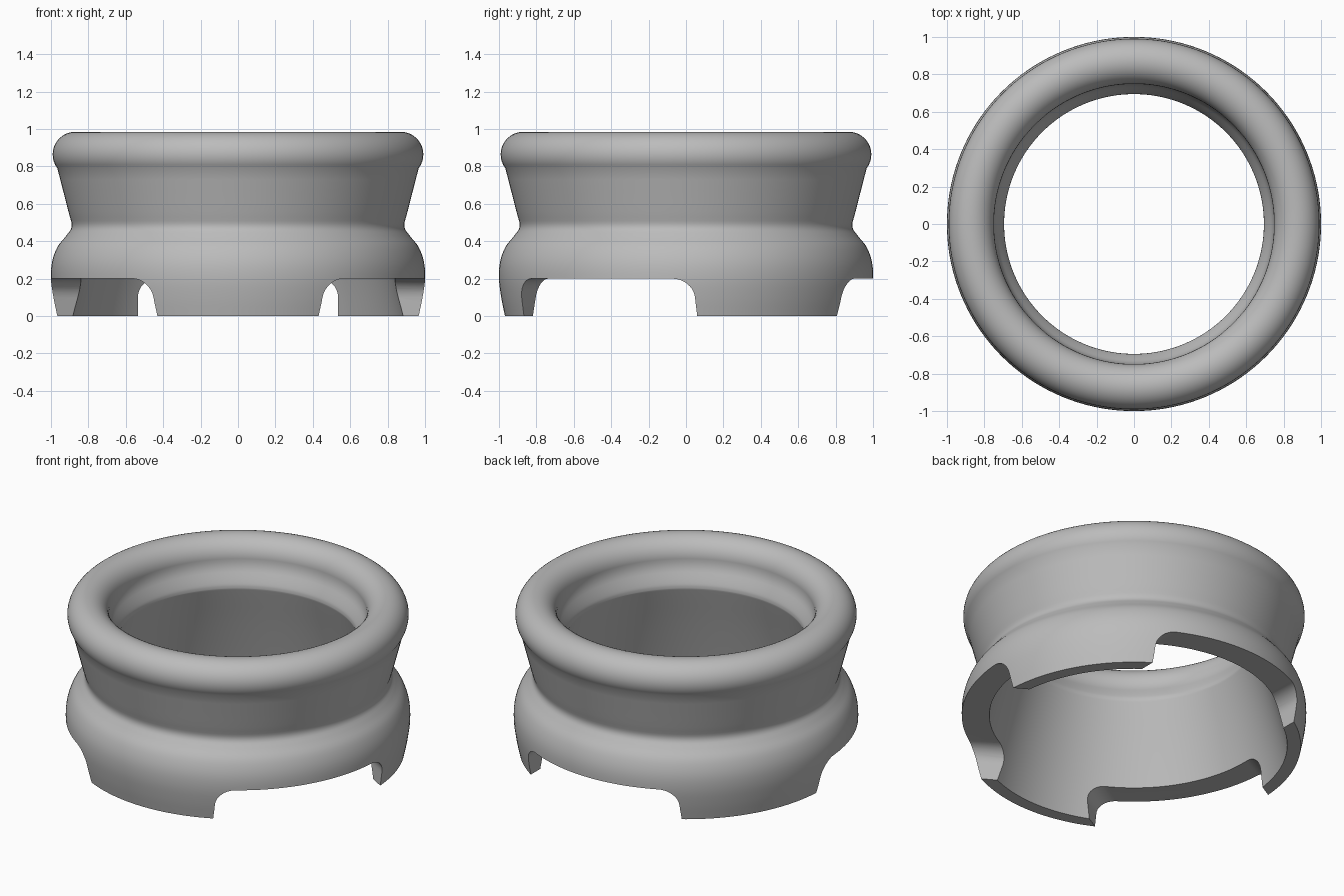
import bpy
import bmesh
from math import cos, sin, pi, radians
from mathutils import Matrix, Vector

if "Cube" in bpy.data.objects:
    bpy.data.objects.remove(bpy.data.objects["Cube"], do_unlink=True)

SEGMENTS = 144
NOTCH_HALF, NOTCH_TOP, FILLET = 0.535, 0.2, 0.1


def smooth_path(points, steps=4):
    """Catmull-Rom curve through the (radius, height) points."""
    pts = [Vector(p) for p in points]
    pts = [2 * pts[0] - pts[1]] + pts + [2 * pts[-1] - pts[-2]]
    out = []
    for a, b, c, d in zip(pts, pts[1:], pts[2:], pts[3:]):
        for i in range(steps):
            t = i / steps
            out.append(0.5 * (2 * b + (c - a) * t + (2 * a - 5 * b + 4 * c - d) * t ** 2
                              + (3 * b - a - 3 * c + d) * t ** 3))
    return out + [pts[-2]]


def arc(cx, cy, r, start, end, count):
    angles = [radians(start + (end - start) * i / count) for i in range(count + 1)]
    return [Vector((cx + r * cos(a), cy + r * sin(a))) for a in angles]


def make_object(name, bm):
    bmesh.ops.recalc_face_normals(bm, faces=bm.faces)
    mesh = bpy.data.meshes.new(name)
    bm.to_mesh(mesh)
    bm.free()
    obj = bpy.data.objects.new(name, mesh)
    bpy.context.collection.objects.link(obj)
    return obj


# Cross-section: bulging skirt and waist, rolled rim, tapering bore
outer = smooth_path([(0.968, 0), (0.988, 0.1), (1, 0.2), (0.994, 0.29), (0.965, 0.37),
                     (0.918, 0.43), (0.889, 0.48), (0.907, 0.56), (0.966, 0.79)])
rim = arc(0.87, 0.864, 0.121, -37, 187, 24)
bore = smooth_path([(0.738, 0.81), (0.705, 0.745), (0.695, 0.71), (0.704, 0.67),
                    (0.77, 0.45), (0.84, 0.2), (0.89, 0)])
profile = outer + rim[1:] + bore

# Revolve the closed section
bm = bmesh.new()
rings = []
for i in range(SEGMENTS):
    a = 2 * pi * i / SEGMENTS
    rings.append([bm.verts.new((p.x * cos(a), p.x * sin(a), p.y)) for p in profile])
for i, ring in enumerate(rings):
    after = rings[(i + 1) % SEGMENTS]
    for j in range(len(profile)):
        k = (j + 1) % len(profile)
        bm.faces.new((ring[j], after[j], after[k], ring[k]))
collar = make_object("collar_ring", bm)

# Three straight-sided notches with rounded upper corners
inset, corner = NOTCH_HALF - FILLET, NOTCH_TOP - FILLET
section = ([Vector((NOTCH_HALF, -0.2))] + arc(inset, corner, FILLET, 0, 90, 10)
           + arc(-inset, corner, FILLET, 90, 180, 10) + [Vector((-NOTCH_HALF, -0.2))])
bm = bmesh.new()
for angle in (-30, 90, 210):
    turn = Matrix.Rotation(radians(angle), 3, 'Z')
    near, far = [[bm.verts.new(turn @ Vector((d, p.x, p.y))) for p in section]
                 for d in (0.4, 1.3)]
    bm.faces.new(near)
    bm.faces.new(far)
    for j in range(len(section)):
        k = (j + 1) % len(section)
        bm.faces.new((near[j], near[k], far[k], far[j]))
cutter = make_object("notch_cutter", bm)
cutter.hide_render = True

cut = collar.modifiers.new("notches", 'BOOLEAN')
cut.operation = 'DIFFERENCE'
cut.solver = 'EXACT'
cut.object = cutter
bpy.ops.object.select_all(action='DESELECT')
collar.select_set(True)
bpy.context.view_layer.objects.active = collar
bpy.ops.object.modifier_apply(modifier=cut.name)
bpy.data.objects.remove(cutter, do_unlink=True)

# Plain grey finish
grey = bpy.data.materials.new("plain_grey")
grey.use_nodes = True
colour = (0.5, 0.5, 0.5, 1)
grey.diffuse_color = colour
grey.node_tree.nodes["Principled BSDF"].inputs["Base Color"].default_value = colour
collar.data.materials.clear()
collar.data.materials.append(grey)
bpy.ops.object.shade_smooth_by_angle(angle=radians(22))
